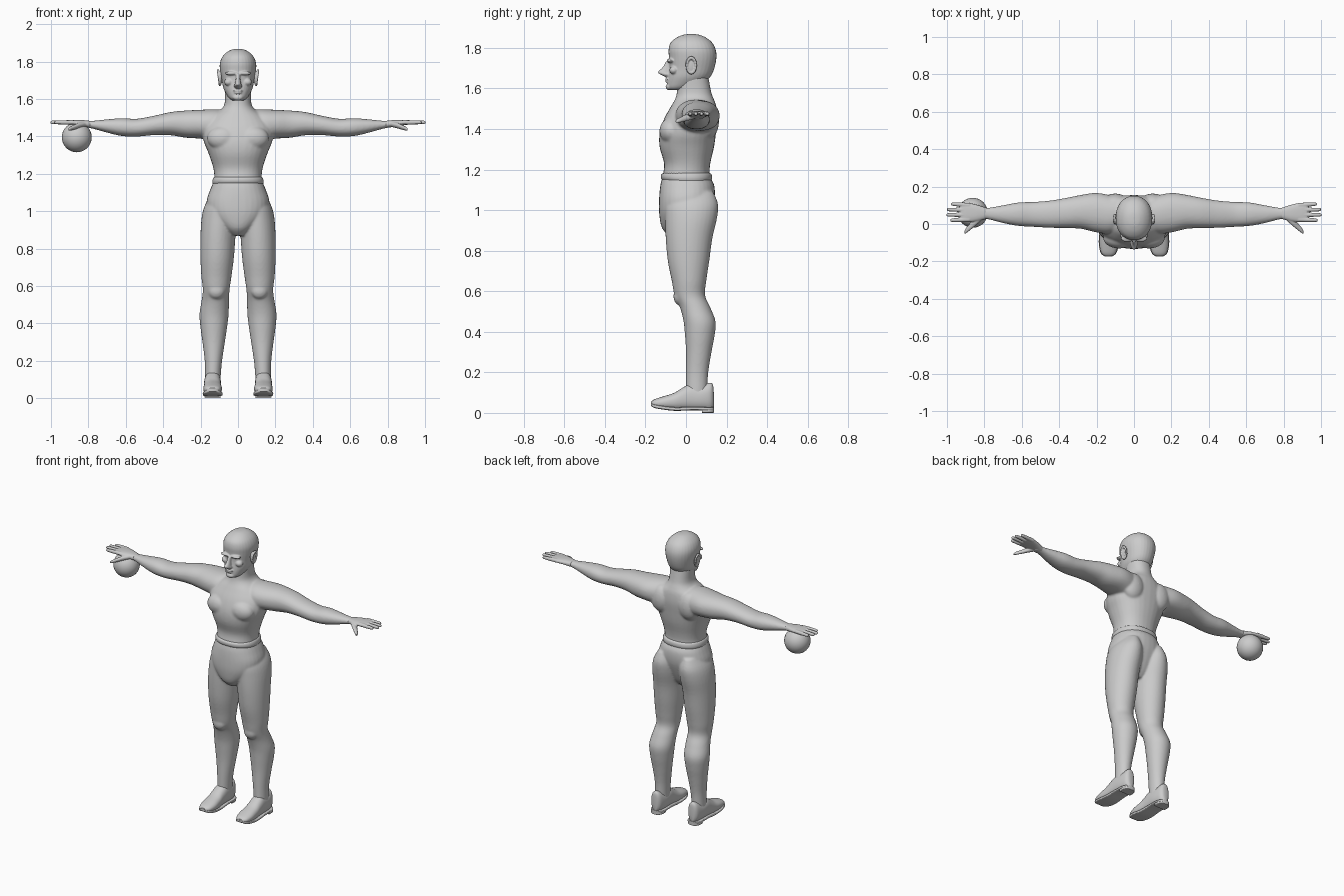
import bpy, bmesh, math
from mathutils import Vector, Matrix

grey = bpy.data.materials.new("plain grey")
grey.diffuse_color = (0.6, 0.6, 0.6, 1)
AXES = {"x": (0, 1, 2), "y": (1, 0, 2), "z": (2, 0, 1)}


def spline(rings, steps=4):
    """Smoothly fill in rings between the given ones."""
    out = []
    for i in range(len(rings) - 1):
        p = [rings[max(i - 1, 0)], rings[i], rings[i + 1], rings[min(i + 2, len(rings) - 1)]]
        for k in range(steps):
            t = k / steps
            out.append([0.5 * (2 * b + (c - a) * t + (2 * a - 5 * b + 4 * c - d) * t * t
                               + (3 * b - a - 3 * c + d) * t ** 3) for a, b, c, d in zip(*p)])
    return out + [rings[-1]]


def loft(bm, rings, axis, side=1, power=2.0, n=32, steps=4):
    """Closed tube; each ring is position, then low/high extents on the other two axes."""
    m, u, v = AXES[axis]
    loops = []
    for t, a0, a1, b0, b1 in spline(rings, steps):
        loop = []
        for k in range(n):
            ang = 2 * math.pi * k / n
            c, s = math.cos(ang), math.sin(ang)
            co = [0, 0, 0]
            co[m] = t
            co[u] = (a0 + a1) / 2 + (a1 - a0) / 2 * math.copysign(abs(c) ** (2 / power), c)
            co[v] = (b0 + b1) / 2 + (b1 - b0) / 2 * math.copysign(abs(s) ** (2 / power), s)
            loop.append(bm.verts.new((co[0] * side, co[1], co[2])))
        loops.append(loop)
    for p, q in zip(loops, loops[1:]):
        for k in range(n):
            bm.faces.new((p[k], p[(k + 1) % n], q[(k + 1) % n], q[k]))
    bm.faces.new(loops[0])
    bm.faces.new(loops[-1])


def blob(bm, pos, size, side=1, tilt=0.0):
    """Ellipsoid with the given half sizes."""
    mat = (Matrix.Translation((pos[0] * side, pos[1], pos[2])) @ Matrix.Rotation(tilt, 4, "X")
           @ Matrix.Diagonal((*size, 1)))
    bmesh.ops.create_uvsphere(bm, u_segments=24, v_segments=14, radius=1, matrix=mat)


def finish(name, bm, voxel=0, smooth=4):
    bmesh.ops.recalc_face_normals(bm, faces=bm.faces)
    for f in bm.faces:
        f.smooth = True
    me = bpy.data.meshes.new(name)
    bm.to_mesh(me)
    bm.free()
    me.materials.append(grey)
    ob = bpy.data.objects.new(name, me)
    bpy.context.collection.objects.link(ob)
    if voxel:
        r = ob.modifiers.new("blend", "REMESH")
        r.mode, r.voxel_size, r.use_smooth_shade = "VOXEL", voxel, True
        s = ob.modifiers.new("soften", "SMOOTH")
        s.factor, s.iterations = 0.5, smooth
    else:
        bpy.context.view_layer.objects.active = ob
        ob.select_set(True)
        bpy.ops.object.shade_smooth_by_angle(angle=math.radians(40))
        ob.select_set(False)
    return ob


# body: torso, neck, arms and legs blended together
bm = bmesh.new()
torso = [(.87, .04, -.08, .06), (.91, .085, -.118, .09), (.98, .15, -.132, .12), (1.05, .168, -.133, .14),
         (1.12, .147, -.127, .14), (1.17, .128, -.115, .117), (1.23, .132, -.108, .12),
         (1.31, .158, -.13, .138), (1.38, .185, -.13, .148), (1.45, .185, -.108, .155),
         (1.51, .14, -.075, .15), (1.545, .09, -.055, .138), (1.58, .071, -.045, .125), (1.66, .07, -.04, .11)]
loft(bm, [(z, -h, h, a, b) for z, h, a, b in torso], "z", power=2.25)
leg = [(1.09, .04, .14, -.07, .135), (1.03, .012, .178, -.10, .158), (.96, .006, .195, -.103, .153),
       (.86, .014, .201, -.10, .13), (.75, .022, .201, -.09, .115), (.65, .035, .196, -.07, .10),
       (.58, .045, .188, -.057, .094), (.52, .048, .195, -.03, .12), (.45, .05, .206, -.012, .146),
       (.38, .058, .201, -.005, .141), (.30, .07, .19, 0, .126), (.20, .085, .178, 0, .11),
       (.12, .092, .176, 0, .106), (.06, .094, .176, 0, .106)]
arm = [(.04, 0, .13, 1.41, 1.54), (.12, -.05, .152, 1.38, 1.545), (.2, -.045, .166, 1.388, 1.542),
       (.28, -.026, .156, 1.393, 1.538), (.36, -.022, .14, 1.406, 1.53), (.45, -.02, .125, 1.407, 1.51),
       (.54, -.015, .118, 1.399, 1.494), (.62, -.01, .115, 1.402, 1.497), (.7, .005, .1, 1.42, 1.491),
       (.78, .025, .087, 1.442, 1.483), (.83, .028, .088, 1.45, 1.485)]
for s in (1, -1):
    loft(bm, leg, "z", s)
    loft(bm, arm, "x", s, 2.2)
    blob(bm, (.08, -.075, 1.39), (.085, .056, .065), s)     # chest muscle
    blob(bm, (.10, .11, 1.44), (.075, .053, .09), s)        # shoulder blade
    blob(bm, (.115, -.03, .575), (.045, .032, .045), s)     # kneecap
finish("body", bm, .0065, 7)

# waistband ridge
bm = bmesh.new()
loft(bm, [(1.145, -.135, .135, -.115, .125), (1.16, -.137, .137, -.123, .129),
          (1.178, -.132, .132, -.12, .125), (1.185, -.12, .12, -.1, .11)], "z", power=2.25, n=48)
finish("waistband", bm)

# head with face features
bm = bmesh.new()
skull = [(1.592, .03, -.08, .0), (1.605, .048, -.092, .04), (1.63, .065, -.092, .09),
         (1.66, .079, -.088, .122), (1.70, .087, -.083, .14), (1.75, .096, -.084, .15),
         (1.79, .097, -.086, .147), (1.825, .084, -.076, .13), (1.85, .06, -.048, .1),
         (1.864, .033, -.015, .067), (1.868, .01, .01, .04)]
loft(bm, [(z, -h, h, a, b) for z, h, a, b in skull], "z", power=2.15)
loft(bm, [(1.655, -.01, .01, -.1, -.07), (1.668, -.021, .021, -.124, -.07), (1.68, -.017, .017, -.139, -.07),
          (1.705, -.012, .012, -.115, -.07), (1.735, -.011, .011, -.098, -.07)], "z")
blob(bm, (0, -.088, 1.645), (.026, .015, .006))             # upper lip
blob(bm, (0, -.087, 1.633), (.022, .015, .006))             # lower lip
blob(bm, (0, -.082, 1.608), (.028, .018, .017))             # chin
for s in (1, -1):
    blob(bm, (.035, -.077, 1.737), (.036, .019, .010), s)   # brow
    blob(bm, (.05, -.06, 1.69), (.024, .022, .02), s)       # cheekbone
finish("head", bm, .004, 4)

# ears: shell with a rim
for s, label in ((1, "left"), (-1, "right")):
    bm = bmesh.new()
    blob(bm, (.094, .022, 1.712), (.01, .024, .04), s, .2)
    n = 16
    for k in range(n):
        a = 2 * math.pi * k / n
        p = Vector((.102 + .005 * math.sin(a), .026 + .022 * math.cos(a), 1.714 + .037 * math.sin(a)))
        blob(bm, p, (.007, .007, .009), s)
    finish(label + "_ear", bm, .003, 3)

# hands with four fingers and a thumb
palm = [(.79, .027, .087, 1.445, 1.483), (.84, .015, .103, 1.454, 1.488),
        (.89, .01, .113, 1.46, 1.488), (.925, .015, .112, 1.465, 1.485)]
thumb = [(.815, .02, .06, 1.452, 1.48), (.85, -.012, .035, 1.443, 1.474),
         (.88, -.036, .0, 1.435, 1.46), (.897, -.049, -.02, 1.431, 1.452), (.907, -.054, -.036, 1.431, 1.444)]
for s, label in ((1, "left"), (-1, "right")):
    bm = bmesh.new()
    loft(bm, palm, "x", s, 2.4)
    loft(bm, thumb, "x", s)
    for y, spread, tip in ((.024, -.004, .982), (.049, 0, 1.003), (.075, .002, 1.0), (.101, .006, .978)):
        rings = []
        for x, r in ((.88, .012), (.93, .0115), (tip - .02, .01), (tip - .005, .0085), (tip, .004)):
            c = y + spread * (x - .88) / .1
            rings.append((x, c - r, c + r, 1.475 - r, 1.475 + r))
        loft(bm, rings, "x", s, n=16)
    finish(label + "_hand", bm, .0035, 3)

# shoes with a sole and a heel block
upper = [(-.172, .118, .155, .038, .055), (-.155, .097, .175, .026, .067), (-.11, .086, .185, .018, .082),
         (-.06, .088, .184, .013, .098), (-.02, .091, .182, .013, .122), (.02, .091, .181, .013, .142),
         (.07, .092, .179, .013, .135), (.115, .1, .172, .013, .148), (.132, .112, .16, .02, .14),
         (.137, .125, .147, .03, .1)]
sole = [(-.173, .115, .158, .035, .047), (-.155, .094, .178, .024, .042), (-.11, .082, .188, .016, .034),
        (-.05, .086, .187, .01, .028), (.03, .09, .183, .013, .03), (.1, .09, .181, .012, .028),
        (.13, .104, .168, .012, .028), (.138, .12, .152, .013, .028)]
heel = [(.078, .094, .178, 0, .02), (.11, .094, .178, 0, .02), (.13, .106, .166, 0, .02), (.138, .12, .152, .001, .02)]
for s, label in ((1, "left"), (-1, "right")):
    bm = bmesh.new()
    loft(bm, upper, "y", s, 2.3)
    finish(label + "_shoe", bm)
    bm = bmesh.new()
    loft(bm, sole, "y", s, 5)
    loft(bm, heel, "y", s, 6)
    finish(label + "_sole", bm)

# ball under the right hand
bm = bmesh.new()
bmesh.ops.create_uvsphere(bm, u_segments=32, v_segments=16, radius=.08,
                          matrix=Matrix.Translation((-.862, .06, 1.395)))
finish("ball", bm)
